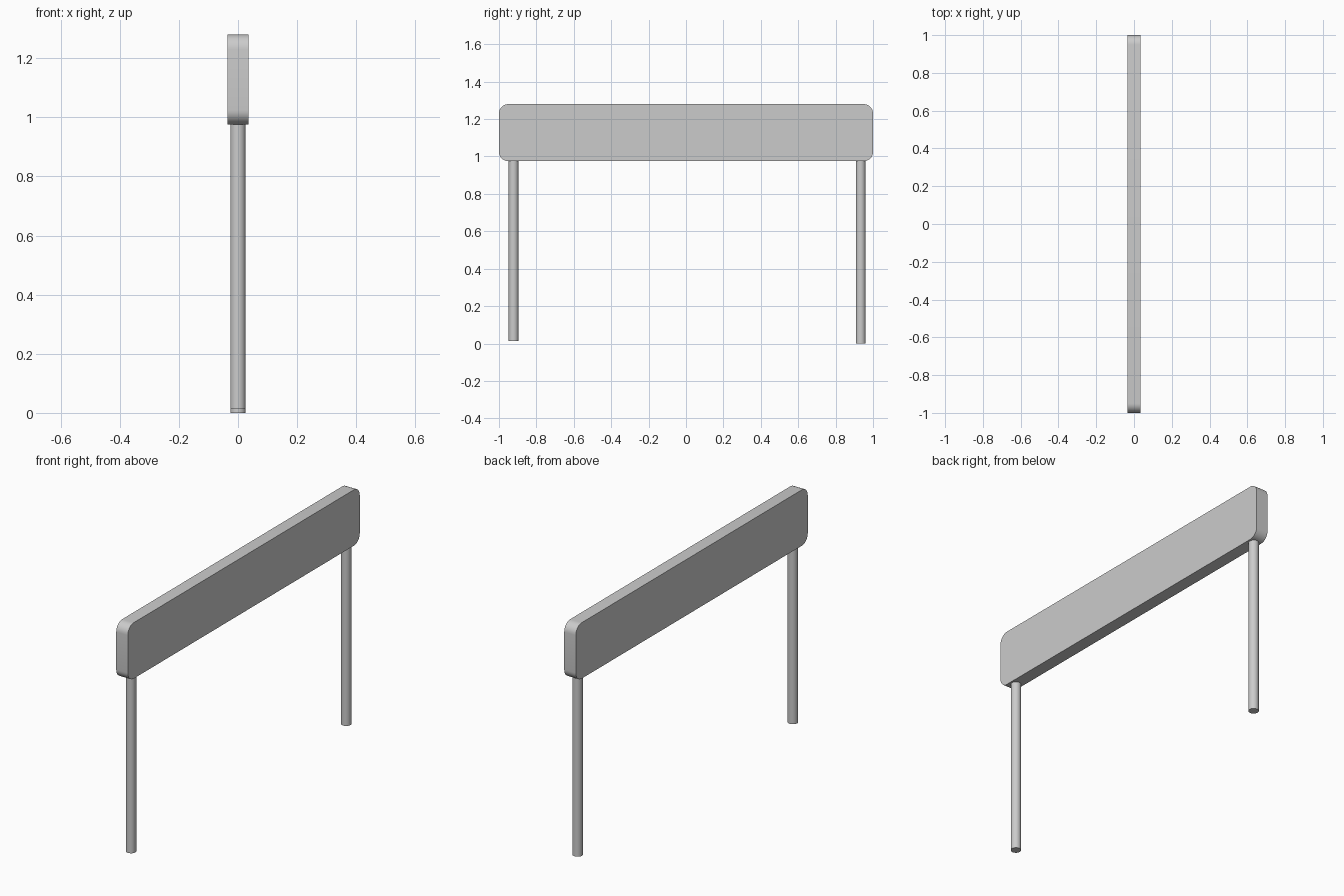
import bpy, bmesh, math

if "Cube" in bpy.data.objects:
    bpy.data.objects.remove(bpy.data.objects["Cube"])

HALF_T, Z0, Z1, R, SEG = 0.035, 0.975, 1.28, 0.05, 8


def finish(obj):
    bpy.ops.object.select_all(action='DESELECT')
    obj.select_set(True)
    bpy.context.view_layer.objects.active = obj
    bpy.ops.object.shade_smooth_by_angle(angle=math.radians(30))


# Sign panel: rounded rectangle profile in the YZ plane, extruded along X
bm = bmesh.new()
verts = []
corners = [(1 - R, Z1 - R), (-1 + R, Z1 - R), (-1 + R, Z0 + R), (1 - R, Z0 + R)]
for i, (cy, cz) in enumerate(corners):
    for k in range(SEG + 1):
        a = math.pi / 2 * (i + k / SEG)
        verts.append(bm.verts.new((-HALF_T, cy + R * math.cos(a), cz + R * math.sin(a))))
face = bm.faces.new(verts)
ext = bmesh.ops.extrude_face_region(bm, geom=[face], use_keep_orig=True)
moved = [g for g in ext['geom'] if isinstance(g, bmesh.types.BMVert)]
bmesh.ops.translate(bm, verts=moved, vec=(2 * HALF_T, 0, 0))
bmesh.ops.recalc_face_normals(bm, faces=bm.faces)
mesh = bpy.data.meshes.new("sign_panel")
bm.to_mesh(mesh)
bm.free()
panel = bpy.data.objects.new("sign_panel", mesh)
bpy.context.collection.objects.link(panel)
finish(panel)


# Round posts; the left one ends slightly above the ground
def post(name, y, bottom):
    top = Z0 + 0.005
    bpy.ops.mesh.primitive_cylinder_add(vertices=32, radius=0.026, depth=top - bottom,
                                        location=(0, y, (top + bottom) / 2))
    obj = bpy.context.object
    obj.name = name
    finish(obj)


post("left_post", -0.922, 0.014)
post("right_post", 0.934, 0.0)
